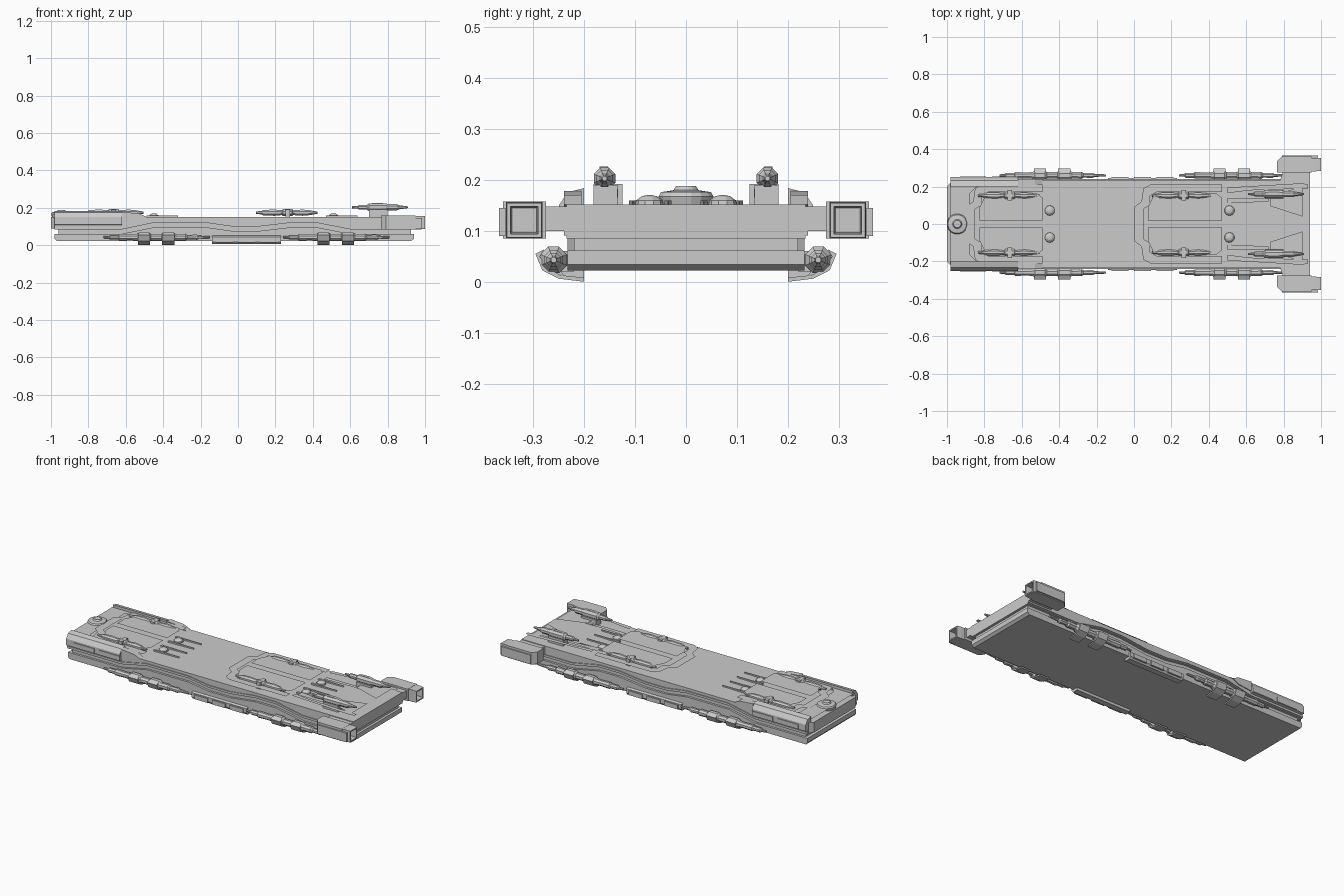
import bpy, bmesh, math
from mathutils import Vector

if "Cube" in bpy.data.objects:
    bpy.data.objects.remove(bpy.data.objects["Cube"])


def finish(name, bm, mirror=False):
    bmesh.ops.recalc_face_normals(bm, faces=bm.faces)
    me = bpy.data.meshes.new(name)
    bm.to_mesh(me)
    bm.free()
    ob = bpy.data.objects.new(name, me)
    bpy.context.collection.objects.link(ob)
    if mirror:
        m = ob.modifiers.new("Mirror", 'MIRROR')
        m.use_axis = (False, True, False)
        m.use_mirror_merge = False
    return ob


def prism(name, pts, a, b, axis, mirror=False):
    """Extrude a 2D outline from a to b along the given axis."""
    place = {'x': lambda p, h: (h, p[0], p[1]),
             'y': lambda p, h: (p[0], h, p[1]),
             'z': lambda p, h: (p[0], p[1], h)}[axis]
    bm = bmesh.new()
    f = bm.faces.new([bm.verts.new(place(p, a)) for p in pts])
    top = bmesh.ops.extrude_face_region(bm, geom=[f])
    bm.faces.new([v for v in f.verts]) if not f.is_valid else None
    d = Vector(place((0, 0), b - a))
    bmesh.ops.translate(bm, vec=d, verts=[v for v in top['geom'] if isinstance(v, bmesh.types.BMVert)])
    return finish(name, bm, mirror)


def plate(name, pts, z0, z1, inset, mirror=False):
    """Deck plate with sloping sides."""
    bm = bmesh.new()
    f = bm.faces.new([bm.verts.new((x, y, z0)) for x, y in pts])
    f.normal_update()
    if f.normal.z < 0:
        f.normal_flip()
    bmesh.ops.inset_region(bm, faces=[f], thickness=inset, use_even_offset=True)
    for v in f.verts:
        v.co.z = z1
    return finish(name, bm, mirror)


def box(name, x0, x1, y0, y1, z0, z1, mirror=False):
    return prism(name, [(x0, y0), (x1, y0), (x1, y1), (x0, y1)], z0, z1, 'z', mirror)


def lathe(name, prof, origin, axis='x', n=8, mirror=False):
    """Spin (distance, radius) pairs around an axis through origin."""
    bm = bmesh.new()
    rings = []
    for d, r in prof:
        ring = []
        for i in range(n):
            t = 2 * math.pi * (i + .5) / n
            c, s = r * math.cos(t), r * math.sin(t)
            off = (d, c, s) if axis == 'x' else (c, s, d)
            ring.append(bm.verts.new(Vector(origin) + Vector(off)))
        rings.append(ring)
    for p, q in zip(rings, rings[1:]):
        for i in range(n):
            bm.faces.new((p[i], p[(i + 1) % n], q[(i + 1) % n], q[i]))
    bm.faces.new(rings[0])
    bm.faces.new(rings[-1])
    return finish(name, bm, mirror)


# Hull: wavy upper and lower shells separated by a groove
wave = [(-.98, .085), (-.62, .085), (-.45, .12), (-.17, .12), (-.03, .1),
        (.11, .1), (.28, .12), (.42, .12), (.6, .085), (.94, .085)]
prism("upper_hull", wave + [(.94, .152), (-.98, .152)], -.235, .235, 'y')
prism("hull_core", [(-.96, .03), (.925, .03), (.925, .14), (-.96, .14)], -.22, .22, 'y')
low = [(x, z - .024) for x, z in wave]
prism("lower_hull", low + [(.94, .034), (.925, .022), (-.97, .022), (-.98, .034)], -.233, .233, 'y')
prism("groove_band", [(x, z + .016) for x, z in wave] + [(x, z + .006) for x, z in reversed(wave)],
      .23, .24, 'y', True)

# Bow: nose plate, side armour, disc tower
plate("nose_deck", [(-.985, -.21), (-.985, .21), (-.95, .235), (-.62, .235), (-.55, .2),
                    (-.84, .2), (-.88, .16), (-.88, -.16), (-.84, -.2), (-.55, -.2),
                    (-.62, -.235), (-.95, -.235)], .15, .168, .006)
prism("nose_plate", [(-.97, -.235), (-1, -.2), (-1, .2), (-.97, .235)], .09, .152, 'z')
prism("bow_armour", [(.225, .105), (.25, .11), (.25, .15), (.232, .176), (.2, .184), (.2, .15)],
      -.98, -.62, 'x', True)
prism("bow_armour_tail", [(-.62, .12), (-.62, .178), (-.53, .17), (-.49, .152), (-.53, .13)],
      .205, .24, 'y', True)
for i, x in enumerate((-.93, -.76)):
    box(f"armour_panel_{i}", x, x + .14, .24, .254, .112, .14, True)
lathe("bow_disc", [(.15, .05), (.168, .055), (.176, .05), (.18, .025), (.188, .02)], (-.945, 0, 0), 'z', 16)

# Two raised deck platforms with twin blocks
for tag, x0, x1 in (("bow", -.9, -.49), ("mid", 0.0, .47)):
    outer = [(x0, 0), (x0, .09), (x0 + .04, .12), (x0 + .05, .19), (x0 + .09, .212), (x1, .212),
             (x1, .17), (x0 + .12, .17), (x0 + .085, .15), (x0 + .085, .1), (x0 + .05, .08), (x0 + .05, 0)]
    plate(tag + "_platform_rim", outer, .15, .172, .006, True)
    a = x0 + .075
    plate(tag + "_deck_block", [(a, .018), (a, .09), (a + .03, .15), (x1 - .03, .165), (x1, .14), (x1, .018)],
          .15, .182, .012, True)
    c = (x0 + x1) / 2 + .03
    # Deck guns
    lathe(tag + "_deck_gun", [(-.17, .007), (-.14, .01), (-.13, .016), (-.07, .018), (-.03, .014),
                              (-.025, .02), (.025, .02), (.03, .014), (.08, .018), (.12, .014), (.16, .006)],
          (c, .152, .174), mirror=True)
    box(tag + "_gun_clamp", c - .012, c + .012, .125, .182, .15, .192, True)
    # Domes and spikes behind the platform
    lathe(tag + "_dome", [(.15, .028), (.16, .026), (.168, .015), (.17, .006)], (x1 + .04, .072, 0), 'z', 10, True)
    for i, y in enumerate((.035, .105)):
        prism(f"{tag}_spike_{i}", [(x1, y - .007), (x1 + .17, y - .001), (x1 + .17, y + .001), (x1, y + .007)],
              .15, .16, 'z', True)

# Stern deck plates and guns
plate("stern_rim", [(.5, .195), (.9, .218), (.93, .21), (.93, .19), (.62, .18), (.5, .165)], .15, .178, .006, True)
plate("stern_block", [(.73, .095), (.9, .04), (.9, .2), (.73, .15)], .15, .178, .008, True)
plate("stern_inner_strip", [(.5, .11), (.72, .12), (.72, .14), (.5, .14)], .15, .162, .005, True)
lathe("stern_gun", [(-.15, .006), (-.12, .008), (-.115, .014), (-.07, .014), (-.06, .023), (.03, .023),
                    (.04, .018), (.09, .018), (.1, .012), (.15, .005)], (.76, .16, .203), mirror=True)
box("stern_gun_mount", .7, .8, .135, .182, .15, .19, True)
prism("stern_gun_fin", [(.71, .22), (.72, .226), (.77, .226), (.79, .22)], .153, .17, 'y', True)

# Engine nacelles with hollow square nozzles
prism("engine_strut", [(.78, .23), (.80, .29), (.94, .29), (.94, .23)], .1, .148, 'z', True)
prism("engine_body", [(.765, .275), (.765, .335), (.79, .36), (.95, .36), (.95, .275)], .085, .158, 'z', True)
box("engine_side_plate", .79, .985, .355, .367, .09, .145, True)
bm = bmesh.new()
loops = []
for x, h in ((.945, .036), (.975, .036), (1, .034), (1, .027), (.96, .024)):
    loops.append([bm.verts.new((x, .318 + sy * h, .121 + sz * h)) for sy, sz in ((-1, -1), (1, -1), (1, 1), (-1, 1))])
for p, q in zip(loops, loops[1:]):
    for i in range(4):
        bm.faces.new((p[i], p[(i + 1) % 4], q[(i + 1) % 4], q[i]))
bm.faces.new(loops[-1])
finish("engine_nozzle", bm, True)

# Side pods: bulbs, tips and wrap-around clamps
pod = [(0, .006), (.03, .008), (.035, .014), (.08, .014), (.085, .019), (.15, .017), (.18, .02), (.19, .028),
       (.245, .028), (.255, .019), (.31, .019), (.32, .028), (.375, .028), (.39, .018), (.44, .02),
       (.45, .013), (.5, .015), (.51, .009), (.57, .006)]
clamp = [(.2, 0), (.25, .006), (.282, .022), (.296, .055), (.278, .064), (.287, .05), (.275, .028), (.247, .013), (.2, .008)]
for tag, x in (("front", -.72), ("rear", .24)):
    lathe(tag + "_side_pod", pod, (x, .26, .043), mirror=True)
    for i, d in enumerate((.19, .32)):
        prism(f"{tag}_pod_clamp_{i}", clamp, x + d - .005, x + d + .06, 'x', True)
        box(f"{tag}_pod_bracket_{i}", x + d + .01, x + d + .045, .22, .25, .02, .06, True)

# Keel boxes amidships
prism("keel_box", [(.2, .006), (.235, .006), (.245, .018), (.245, .045), (.225, .055), (.2, .055)], -.14, .23, 'x', True)
for i, x in enumerate((-.12, 0, .12)):
    box(f"keel_panel_{i}", x, x + .09, .235, .252, .014, .04, True)
